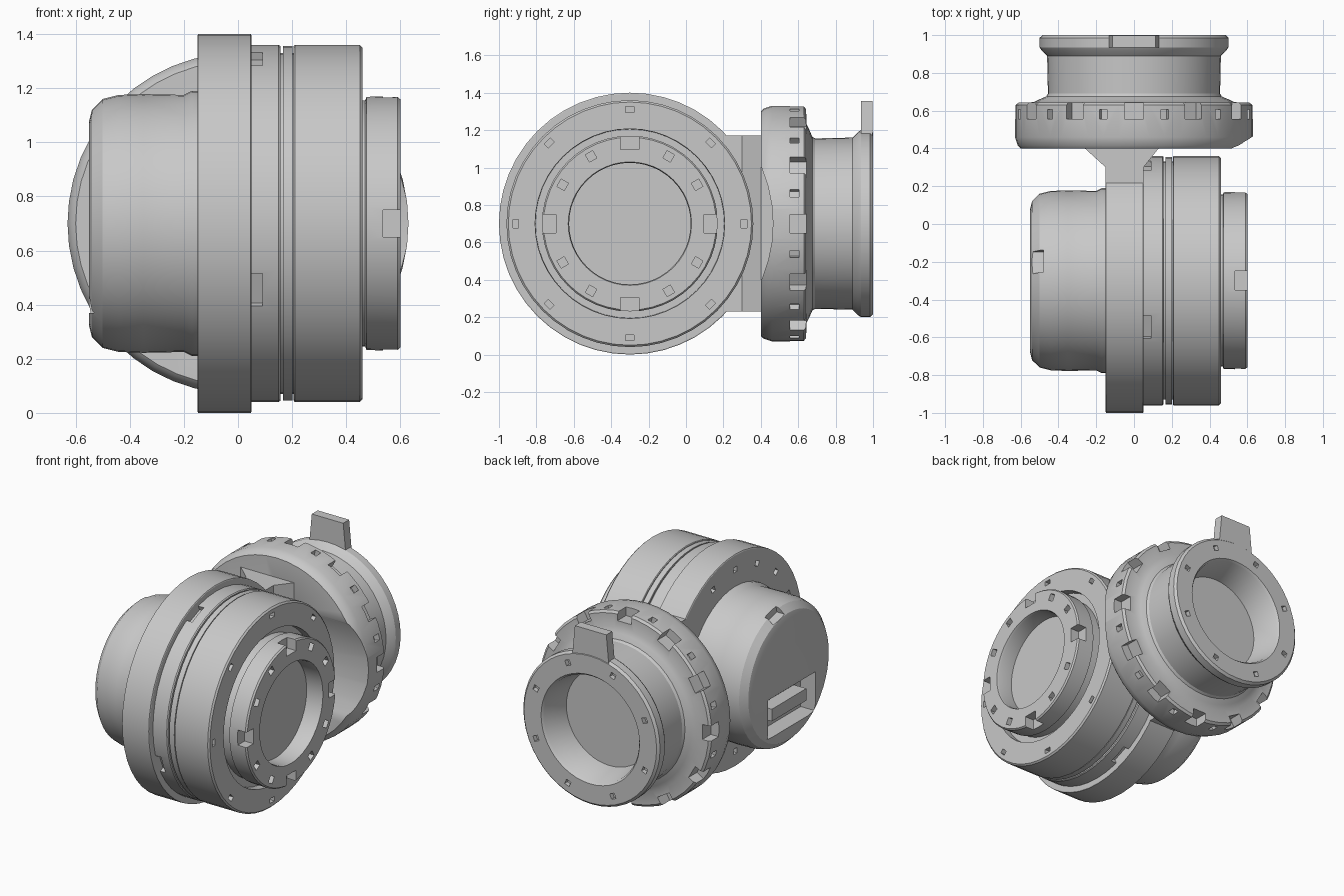
import bpy, bmesh, math
from mathutils import Matrix

cube = bpy.data.objects.get("Cube")
if cube:
    bpy.data.objects.remove(cube)

grey = bpy.data.materials.new("machined_grey")
grey.use_nodes = True
GREY = (0.58, 0.58, 0.58, 1)
grey.diffuse_color = GREY
grey.node_tree.nodes["Principled BSDF"].inputs["Base Color"].default_value = GREY

# Local frames: the axial direction is local x
DRIVE = Matrix.Translation((0, -0.3, 0.7))
MOUNT = Matrix.Translation((0, 0, 0.7)) @ Matrix.Rotation(math.pi / 2, 4, 'Z')
SEGMENTS = 48


def make_object(name, bm, frame):
    bmesh.ops.recalc_face_normals(bm, faces=bm.faces)
    bm.transform(frame)
    mesh = bpy.data.meshes.new(name)
    bm.to_mesh(mesh)
    bm.free()
    mesh.materials.append(grey)
    ob = bpy.data.objects.new(name, mesh)
    bpy.context.collection.objects.link(ob)
    return ob


def lathe(name, profile, frame):
    """Revolve (axial, radius) points and cap both ends."""
    bm = bmesh.new()
    angles = [2 * math.pi * i / SEGMENTS for i in range(SEGMENTS)]
    rings = [[bm.verts.new((a, r * math.cos(t), r * math.sin(t))) for t in angles]
             for a, r in profile]
    for p, q in zip(rings, rings[1:]):
        for i in range(SEGMENTS):
            j = (i + 1) % SEGMENTS
            bm.faces.new((p[i], p[j], q[j], q[i]))
    bm.faces.new(rings[0])
    bm.faces.new(rings[-1])
    return make_object(name, bm, frame)


def prism(name, outline, z0, z1):
    """Extrude a plan outline upward."""
    bm = bmesh.new()
    face = bm.faces.new([bm.verts.new((x, y, z0)) for x, y in outline])
    top = bmesh.ops.extrude_face_region(bm, geom=[face])["geom"]
    bmesh.ops.translate(bm, vec=(0, 0, z1 - z0),
                        verts=[v for v in top if isinstance(v, bmesh.types.BMVert)])
    return make_object(name, bm, Matrix())


def add_box(bm, centre, size, angle=0):
    m = (Matrix.Rotation(math.radians(angle), 4, 'X') @ Matrix.Translation(centre)
         @ Matrix.Diagonal((*size, 1)))
    bmesh.ops.create_cube(bm, size=1, matrix=m)


def box_ring(bm, angles, axial, radius, size):
    for angle in angles:
        add_box(bm, (axial, radius, 0), size, angle)


def cut(ob, cutter):
    """Subtract the cutter from the part, then discard the cutter."""
    mod = ob.modifiers.new("cut", 'BOOLEAN')
    mod.operation, mod.solver, mod.object = 'DIFFERENCE', 'EXACT', cutter
    cutter.hide_render = True
    graph = bpy.context.evaluated_depsgraph_get()
    mesh = bpy.data.meshes.new_from_object(ob.evaluated_get(graph))
    ob.modifiers.clear()
    ob.data = mesh
    bpy.data.objects.remove(cutter)


def steps(start, step):
    return range(start, start + 360, step)


parts = []

# Motor housing with rounded end, connector pocket, rim notch and a seat at the flange
motor = lathe("motor_housing", [(-0.55, 0.38), (-0.54, 0.42), (-0.5, 0.46), (-0.44, 0.475),
                                (-0.35, 0.478), (-0.2, 0.475), (-0.17, 0.49),
                                (-0.12, 0.49)], DRIVE)
bm = bmesh.new()
add_box(bm, (-0.52, -0.02, -0.2), (0.16, 0.5, 0.26))
add_box(bm, (-0.52, 0.46, 0), (0.08, 0.08, 0.12), 77)
cut(motor, make_object("pocket_cutter", bm, DRIVE))
bm = bmesh.new()
add_box(bm, (-0.48, -0.02, -0.2), (0.1, 0.36, 0.08))
parts += [motor, make_object("motor_connector", bm, DRIVE)]

# Main flange, with a ring of screw holes on its rear face
flange = lathe("main_flange", [(-0.15, 0.695), (-0.147, 0.7), (0.047, 0.7), (0.05, 0.695)], DRIVE)
bm = bmesh.new()
box_ring(bm, [a / 2 for a in range(0, 720, 45)], -0.15, 0.6, (0.06, 0.035, 0.035))
cut(flange, make_object("flange_hole_cutter", bm, DRIVE))
parts.append(flange)

# Stepped ring with four slots in its rim
step_ring = lathe("step_ring", [(0.03, 0.66), (0.15, 0.66), (0.157, 0.655), (0.157, 0.63),
                                (0.166, 0.63), (0.166, 0.655), (0.202, 0.655), (0.202, 0.63),
                                (0.23, 0.63)], DRIVE)
bm = bmesh.new()
box_ring(bm, steps(22, 90), 0.07, 0.66, (0.04, 0.07, 0.13))
cut(step_ring, make_object("slot_cutter", bm, DRIVE))
parts.append(step_ring)

# Gear housing with face screw holes and a recess around the output
gear = lathe("gear_housing", [(0.206, 0.655), (0.21, 0.66), (0.45, 0.66), (0.46, 0.65),
                              (0.46, 0.507), (0.41, 0.505)], DRIVE)
bm = bmesh.new()
box_ring(bm, steps(0, 45), 0.46, 0.61, (0.06, 0.03, 0.045))
cut(gear, make_object("gear_hole_cutter", bm, DRIVE))
parts.append(gear)

# Output ring: shallow open bore, four rim notches, eight screw holes
output = lathe("output_ring", [(0.38, 0.455), (0.47, 0.455), (0.475, 0.468), (0.59, 0.47),
                               (0.6, 0.462), (0.6, 0.33), (0.585, 0.325), (0.485, 0.325)], DRIVE)
bm = bmesh.new()
box_ring(bm, steps(0, 90), 0.58, 0.44, (0.09, 0.09, 0.1))
box_ring(bm, [a + s for a in steps(0, 90) for s in (30, 60)], 0.6, 0.415, (0.08, 0.045, 0.045))
cut(output, make_object("output_notch_cutter", bm, DRIVE))
parts.append(output)

# Bridge that flares from the main flange into the mounting collar
parts.append(prism("bridge", [(-0.15, -0.1), (0.05, -0.1), (0.05, 0.3), (0.13, 0.4),
                              (0.13, 0.48), (-0.26, 0.48), (-0.26, 0.4), (-0.15, 0.3)],
                   0.23, 1.17))

# Mounting collar: notched rear edge, rim holes and clearance for the gear housing
collar = lathe("mounting_collar", [(0.4, 0.6), (0.415, 0.615), (0.46, 0.63), (0.63, 0.63),
                                   (0.642, 0.615), (0.645, 0.53), (0.66, 0.5), (0.675, 0.465),
                                   (0.7, 0.45)], MOUNT)
clearance = lathe("clearance_cutter", [(0.06, 0.765), (0.9, 0.765)], DRIVE)
cut(collar, clearance)
bm = bmesh.new()
box_ring(bm, steps(0, 30), 0.61, 0.62, (0.11, 0.1, 0.1))
box_ring(bm, steps(15, 30), 0.58, 0.63, (0.05, 0.08, 0.04))
cut(collar, make_object("collar_notch_cutter", bm, MOUNT))
parts.append(collar)

# Neck and end flange with open tapered bore and screw holes
neck = lathe("neck_and_end_flange", [(0.66, 0.455), (0.89, 0.46), (0.92, 0.49), (0.935, 0.5),
                                     (0.985, 0.5), (1.0, 0.485), (1.0, 0.36), (0.985, 0.348),
                                     (0.8, 0.315)], MOUNT)
bm = bmesh.new()
box_ring(bm, [22.5 + a for a in steps(0, 45)], 1.0, 0.43, (0.06, 0.035, 0.035))
cut(neck, make_object("end_hole_cutter", bm, MOUNT))
parts.append(neck)

# Alignment tab, narrowing toward its top
bm = bmesh.new()
add_box(bm, (0.966, 0, 0.55), (0.062, 0.27, 0.21))
for v in bm.verts:
    if v.co.z > 0.6:
        v.co.y *= 0.85
parts.append(make_object("alignment_tab", bm, MOUNT))

# Smooth the round walls, keep machined edges crisp
bpy.ops.object.select_all(action='DESELECT')
for ob in parts:
    ob.select_set(True)
bpy.context.view_layer.objects.active = parts[0]
bpy.ops.object.shade_smooth_by_angle(angle=math.radians(30))
